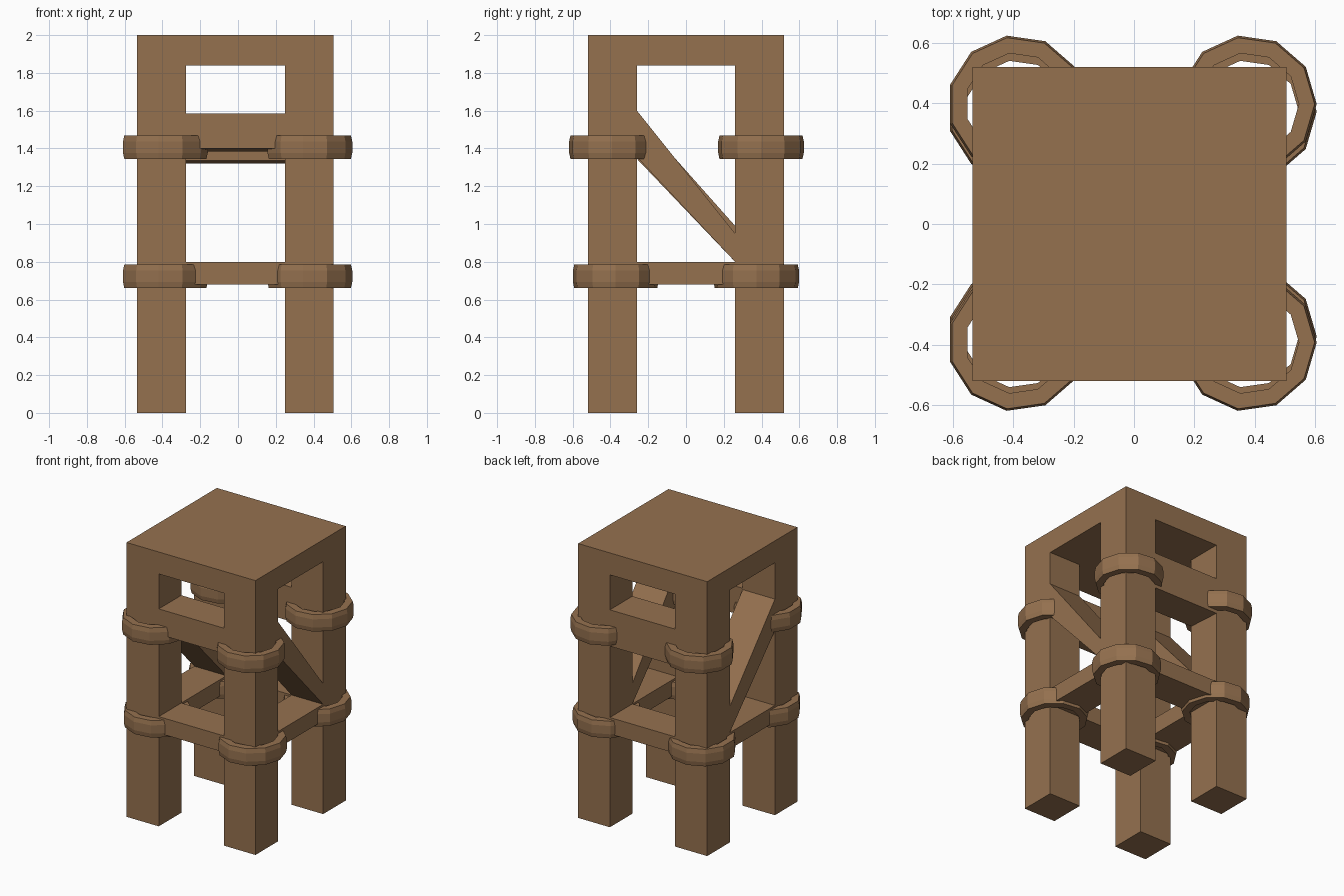
import bpy, bmesh, math

if "Cube" in bpy.data.objects:
    bpy.data.objects.remove(bpy.data.objects["Cube"])

wood = bpy.data.materials.new("brown_wood")
wood.diffuse_color = (0.30, 0.165, 0.078, 1)
wood.use_nodes = True
wood.node_tree.nodes["Principled BSDF"].inputs["Base Color"].default_value = wood.diffuse_color


def finish(name, bm):
    bmesh.ops.recalc_face_normals(bm, faces=bm.faces)
    me = bpy.data.meshes.new(name)
    bm.to_mesh(me)
    bm.free()
    me.materials.append(wood)
    ob = bpy.data.objects.new(name, me)
    bpy.context.scene.collection.objects.link(ob)
    return ob


def prism(name, x0, x1, yz):
    """Extrude a y-z outline from x0 to x1."""
    bm = bmesh.new()
    a = [bm.verts.new((x0, y, z)) for y, z in yz]
    b = [bm.verts.new((x1, y, z)) for y, z in yz]
    bm.faces.new(a)
    bm.faces.new(b)
    n = len(yz)
    for i in range(n):
        j = (i + 1) % n
        bm.faces.new((a[i], a[j], b[j], b[i]))
    return finish(name, bm)


def box(name, x, y, z):
    return prism(name, x[0], x[1],
                 [(y[0], z[0]), (y[1], z[0]), (y[1], z[1]), (y[0], z[1])])


def ring(name, cx, cy, cz, sides=11):
    """Low-poly strap ring with a slightly bowed outside."""
    profile = [(0.17, -0.062), (0.222, -0.062), (0.229, -0.03),
               (0.229, 0.03), (0.222, 0.062), (0.17, 0.062)]
    bm = bmesh.new()
    loops = []
    for i in range(sides):
        t = 2 * math.pi * i / sides
        loops.append([bm.verts.new((cx + r * math.cos(t), cy + r * math.sin(t), cz + z))
                      for r, z in profile])
    n = len(profile)
    for i in range(sides):
        p, q = loops[i], loops[(i + 1) % sides]
        for k in range(n):
            m = (k + 1) % n
            bm.faces.new((p[k], q[k], q[m], p[m]))
    return finish(name, bm)


LEFT, RIGHT = (-0.535, -0.275), (0.25, 0.505)
FRONT, BACK = (-0.52, -0.26), (0.26, 0.52)
SPAN_X, SPAN_Y = (-0.275, 0.25), (-0.26, 0.26)

# top slab and legs
box("top_slab", (-0.535, 0.505), (-0.52, 0.52), (1.84, 2.0))
for sx, x in (("left", LEFT), ("right", RIGHT)):
    for sy, y in (("front", FRONT), ("back", BACK)):
        box(f"{sy}_{sx}_leg", x, y, (0, 1.84))

# lower frame beams
for sy, y in (("front", FRONT), ("back", BACK)):
    box(f"{sy}_lower_beam", SPAN_X, y, (0.68, 0.80))
for sx, x in (("left", LEFT), ("right", RIGHT)):
    box(f"{sx}_lower_beam", x, SPAN_Y, (0.68, 0.80))

# upper beams, undersides slightly tilted
prism("front_upper_beam", *SPAN_X,
      [(-0.52, 1.40), (-0.26, 1.385), (-0.26, 1.585), (-0.52, 1.585)])
prism("back_upper_beam", *SPAN_X,
      [(0.26, 1.335), (0.52, 1.32), (0.52, 1.585), (0.26, 1.585)])

# diagonal side braces
prism("right_brace", *RIGHT, [(-0.26, 1.355), (0.26, 0.80), (0.26, 0.95), (-0.26, 1.60)])
prism("left_brace", *LEFT, [(-0.26, 1.345), (0.26, 0.80), (0.26, 0.99), (-0.26, 1.575)])

# strap rings around the legs
for level, z, yf, yb in (("upper", 1.407, -0.392, 0.397), ("lower", 0.723, -0.372, 0.372)):
    for sx, x in (("left", -0.389), ("right", 0.376)):
        ring(f"front_{sx}_{level}_ring", x, yf, z)
        ring(f"back_{sx}_{level}_ring", x, yb, z)
